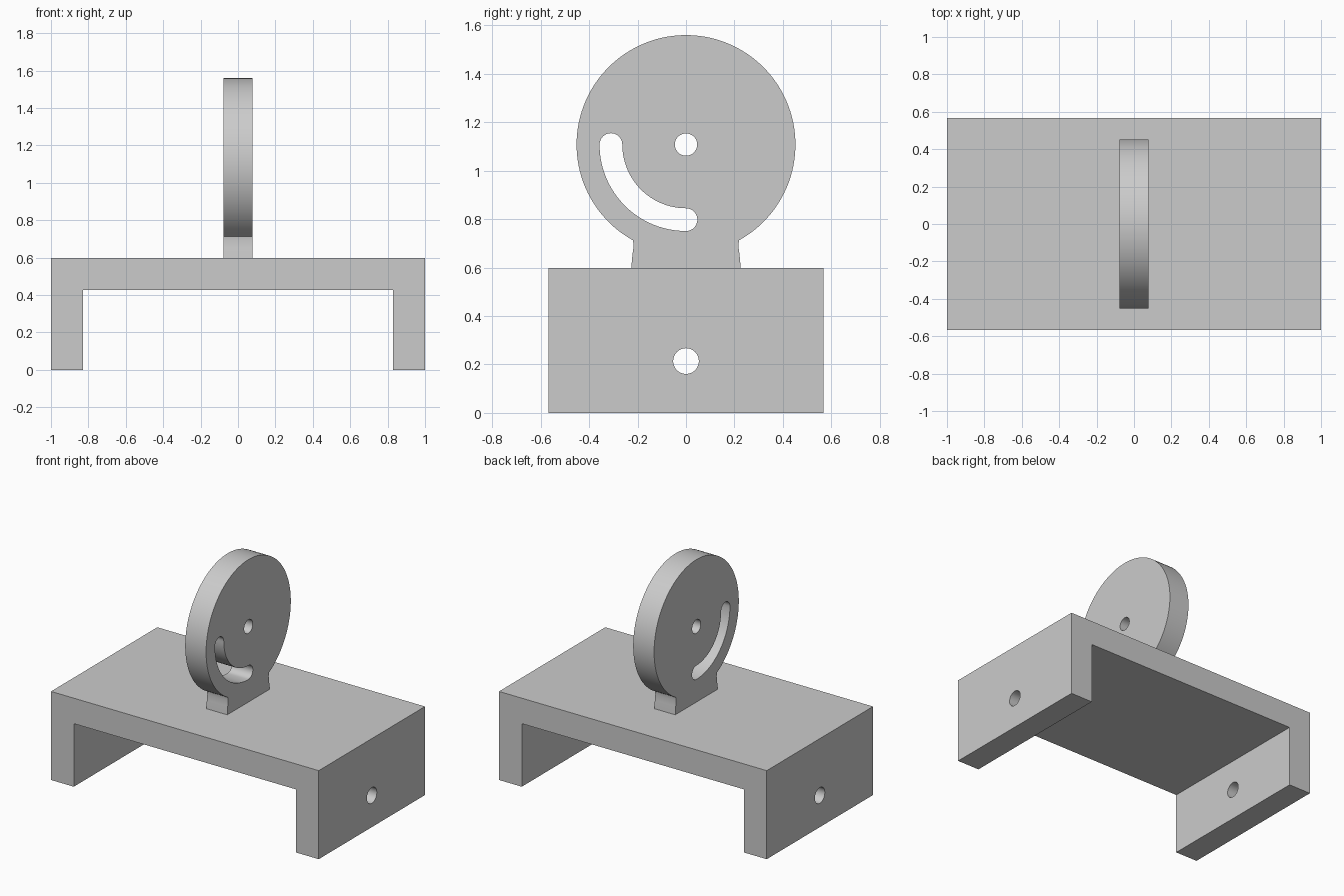
import bpy, bmesh
from math import sin, cos, pi, asin, sqrt
from mathutils import Vector

cube = bpy.data.objects.get("Cube")
if cube:
    bpy.data.objects.remove(cube, do_unlink=True)

grey = bpy.data.materials.new("plain_grey")
grey.use_nodes = True
GREY = (0.6, 0.6, 0.6, 1)
grey.diffuse_color = GREY
grey.node_tree.nodes["Principled BSDF"].inputs["Base Color"].default_value = GREY


def arc(cy, cz, r, start, end, steps):
    """Points on an arc in the profile plane."""
    return [(cy + r * cos(start + (end - start) * i / steps),
             cz + r * sin(start + (end - start) * i / steps)) for i in range(steps + 1)]


def circle(cy, cz, r, steps=48):
    return arc(cy, cz, r, 0, 2 * pi, steps)[:-1]


def prism(name, outline, axis, low, high):
    """Extrude a closed outline along x (outline in y, z) or y (outline in x, z)."""
    bm = bmesh.new()
    if axis == "x":
        verts = [bm.verts.new((low, a, b)) for a, b in outline]
        step = Vector((high - low, 0, 0))
    else:
        verts = [bm.verts.new((a, low, b)) for a, b in outline]
        step = Vector((0, high - low, 0))
    face = bm.faces.new(verts)
    extruded = bmesh.ops.extrude_face_region(bm, geom=[face], use_keep_orig=True)
    moved = [g for g in extruded["geom"] if isinstance(g, bmesh.types.BMVert)]
    bmesh.ops.translate(bm, verts=moved, vec=step)
    bmesh.ops.recalc_face_normals(bm, faces=bm.faces)
    mesh = bpy.data.meshes.new(name)
    bm.to_mesh(mesh)
    bm.free()
    mesh.materials.append(grey)
    obj = bpy.data.objects.new(name, mesh)
    bpy.context.collection.objects.link(obj)
    return obj


def cut(target, cutters):
    """Subtract cutters, apply the result and shade smooth by angle."""
    bpy.ops.object.select_all(action="DESELECT")
    target.select_set(True)
    bpy.context.view_layer.objects.active = target
    for cutter in cutters:
        cutter.hide_render = True
        mod = target.modifiers.new("cut", "BOOLEAN")
        mod.operation, mod.solver, mod.object = "DIFFERENCE", "EXACT", cutter
        bpy.ops.object.modifier_apply(modifier=mod.name)
        bpy.data.objects.remove(cutter, do_unlink=True)
    bpy.ops.object.shade_smooth_by_angle(angle=pi / 6)


# Bridge-shaped base with a cross hole through both legs
DEPTH, TOP, UNDER, INNER = 0.567, 0.598, 0.426, 0.83
base = prism("base_bridge",
             [(-1, 0), (-INNER, 0), (-INNER, UNDER), (INNER, UNDER),
              (INNER, 0), (1, 0), (1, TOP), (-1, TOP)], "y", -DEPTH, DEPTH)
cut(base, [prism("leg_hole", circle(0, 0.214, 0.053), "x", -1.2, 1.2)])

# Upright disc with its short flared neck
HUB, RADIUS, NECK = 1.108, 0.452, 0.219
LEFT, RIGHT = -0.078, 0.078
half = asin(NECK / RADIUS)
outline = arc(0, HUB, RADIUS, -pi / 2 + half, 1.5 * pi - half, 96)
flare = [(0.216, 0.69), (0.221, 0.655), (0.226, TOP)]
outline += [(-y, z) for y, z in flare] + flare[::-1]
disc = prism("upright_disc", outline, "x", LEFT, RIGHT)

# Centre hole and quarter-turn slot with rounded ends
TRACK, WIDTH = 0.31, 0.047
slot = arc(0, HUB, TRACK + WIDTH, pi, 1.5 * pi, 32)
slot += arc(0, HUB - TRACK, WIDTH, -pi / 2, pi / 2, 16)[1:]
slot += arc(0, HUB, TRACK - WIDTH, 1.5 * pi, pi, 32)[1:]
slot += arc(-TRACK, HUB, WIDTH, 0, pi, 16)[1:-1]
cut(disc, [prism("hub_hole", circle(0, HUB, 0.046), "x", -0.3, 0.3),
           prism("slot_cutter", slot, "x", -0.3, 0.3)])
